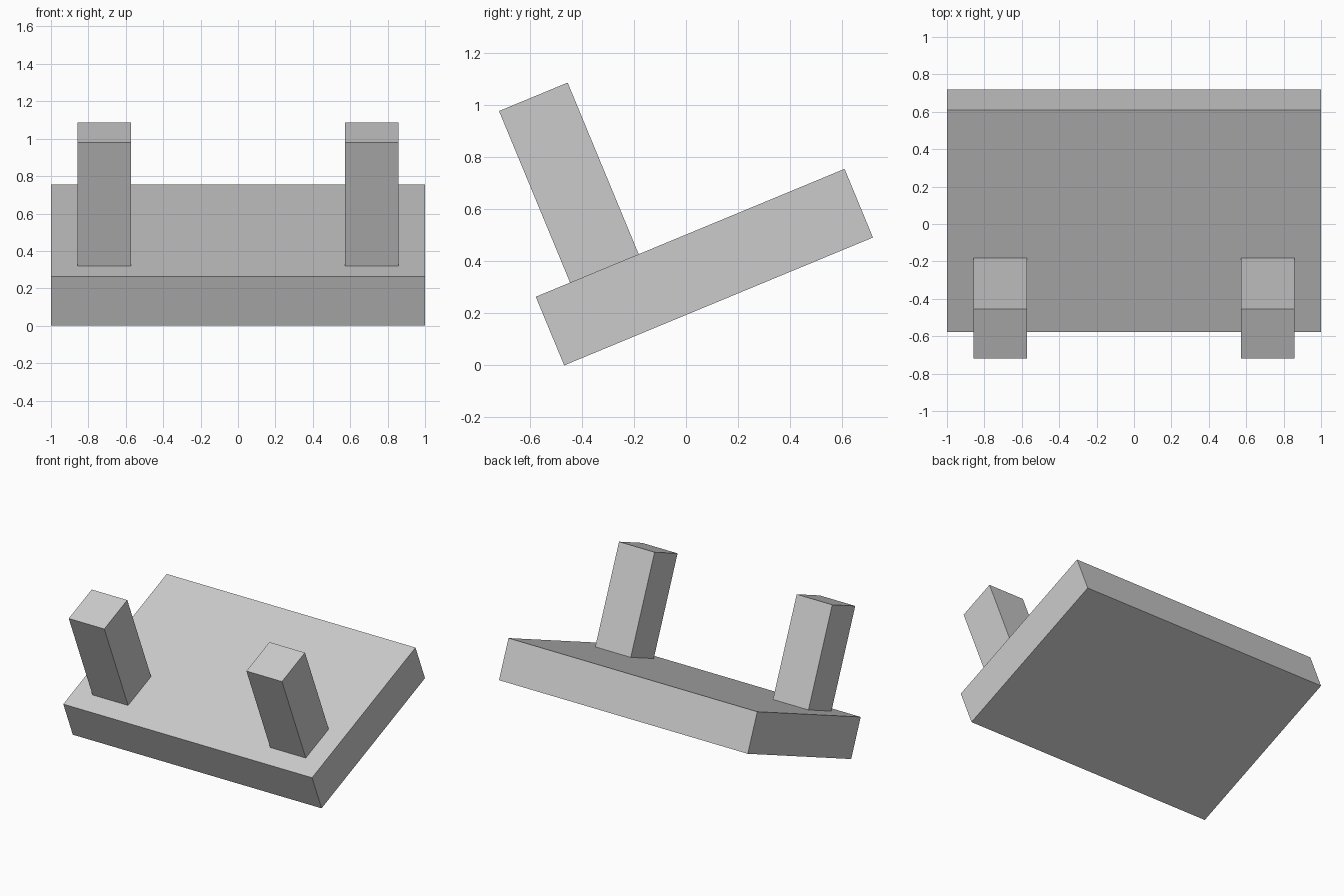
import bpy
import math
from mathutils import Matrix

if "Cube" in bpy.data.objects:
    bpy.data.objects.remove(bpy.data.objects["Cube"], do_unlink=True)

U = 1 / 7                     # module size
TILT = math.radians(22.5)

grey = bpy.data.materials.new("light grey")
grey.use_nodes = True
colour = (0.6, 0.6, 0.6, 1)
grey.diffuse_color = colour
grey.node_tree.nodes["Principled BSDF"].inputs["Base Color"].default_value = colour

# Tilted frame hinged on the lower front edge, shifted so the model is centred
y_hinge = -(10 * math.cos(TILT) - 7 * math.sin(TILT)) * U / 2
frame = Matrix.Translation((0, y_hinge, 0)) @ Matrix.Rotation(TILT, 4, "X")


def block(name, centre, size):
    """Box given in modules within the tilted frame."""
    bpy.ops.mesh.primitive_cube_add(size=1)
    ob = bpy.context.object
    ob.name = name
    place = Matrix.Translation([c * U for c in centre])
    scale = Matrix.Diagonal([s * U for s in size] + [1])
    ob.data.transform(frame @ place @ scale)
    ob.data.materials.append(grey)


# Sloping slab
block("slab", (0, 4.5, 1), (14, 9, 2))

# Pair of posts standing square on the slab near its front edge
for side, label in ((1, "left"), (-1, "right")):
    block(label + "_post", (side * 5, 2, 4.5), (2, 2, 5))
